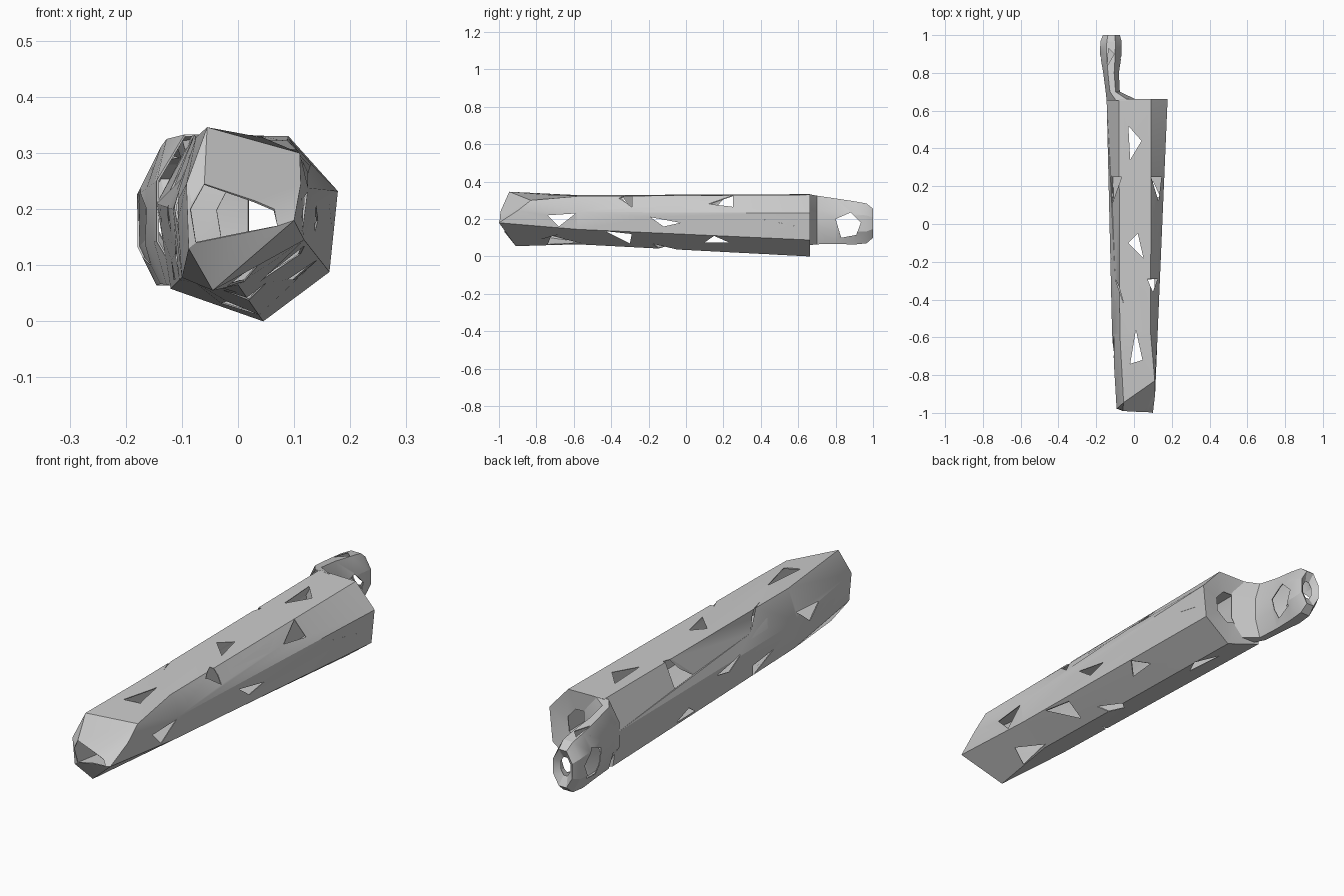
import bpy, bmesh, math
from mathutils import Vector

cube = bpy.data.objects.get("Cube")
if cube:
    bpy.data.objects.remove(cube, do_unlink=True)

grey = bpy.data.materials.new("weathered grey")
grey.use_nodes = True
grey.diffuse_color = (0.6, 0.6, 0.6, 1)
grey.node_tree.nodes["Principled BSDF"].inputs["Base Color"].default_value = (0.6, 0.6, 0.6, 1)


def make(name, bm):
    bmesh.ops.recalc_face_normals(bm, faces=bm.faces)
    mesh = bpy.data.meshes.new(name)
    bm.to_mesh(mesh)
    bm.free()
    mesh.materials.append(grey)
    obj = bpy.data.objects.new(name, mesh)
    bpy.context.collection.objects.link(obj)
    return obj


def loft(name, rings):
    """Skin equal-sized rings of points into an open shell with thin walls."""
    bm = bmesh.new()
    loops = [[bm.verts.new(p) for p in ring] for ring in rings]
    for a, b in zip(loops, loops[1:]):
        n = len(a)
        for i in range(n):
            bm.faces.new((a[i], a[(i + 1) % n], b[(i + 1) % n], b[i]))
    obj = make(name, bm)
    wall = obj.modifiers.new("wall", 'SOLIDIFY')
    wall.thickness = 0.004
    wall.offset = -1
    apply(obj, wall)
    return obj


def apply(obj, mod):
    bpy.context.view_layer.objects.active = obj
    bpy.ops.object.modifier_apply(modifier=mod.name)


def cut(obj, axis, lo, hi, outline):
    """Cut a hole with a prism running along an axis from lo to hi."""
    def place(p, d):
        return (p[0], p[1], d) if axis == 'z' else (d, p[0], p[1])
    bm = bmesh.new()
    ends = [[bm.verts.new(place(p, d)) for p in outline] for d in (lo, hi)]
    n = len(outline)
    for loop in ends:
        bm.faces.new(loop)
    for i in range(n):
        j = (i + 1) % n
        bm.faces.new((ends[0][i], ends[0][j], ends[1][j], ends[1][i]))
    cutter = make("hole_cutter", bm)
    cutter.hide_render = True
    mod = obj.modifiers.new("hole", 'BOOLEAN')
    mod.operation = 'DIFFERENCE'
    mod.solver = 'EXACT'
    mod.object = cutter
    apply(obj, mod)
    bpy.data.objects.remove(cutter, do_unlink=True)


def section(y, points):
    return [(x, y, z) for x, z in points]


def shrink(ring, centre, k, dy=0):
    c = Vector(centre)
    return [c + (Vector(p) - c) * k + Vector((0, dy, 0)) for p in ring]


# Hollow log: front mouth, uneven front rim, waist, back rim, back mouth
mouth = [(-.06, -.99, .245), (.03, -.995, .215), (.065, -.995, .2), (.07, -.99, .17),
         (0, -.97, .155), (-.075, -.97, .14), (-.085, -.98, .2)]
rim = [(-.055, -.945, .346), (.11, -.83, .30), (.112, -.9, .245), (.10, -1, .18),
       (-.045, -.91, .055), (-.088, -.97, .13), (-.092, -.98, .245)]
waist = section(-.58, [(-.075, .328), (.088, .322), (.125, .238), (.118, .145),
                       (0, .065), (-.1, .078), (-.116, .2)])
back = section(.663, [(-.08, .333), (.09, .33), (.178, .232), (.163, .088),
                      (.045, 0), (-.12, .058), (-.145, .21)])
back_mouth = shrink(back, (.04, .663, .19), .42, -.01)
log = loft("hollow_log", [mouth, rim, waist, back, back_mouth])

# Holes through the top and bottom, then through the top alone
for outline in ([(-.03, .52), (.04, .44), (-.02, .34)],
                [(-.03, -.1), (.02, -.05), (.05, -.18)],
                [(.01, -.56), (.045, -.72), (-.02, -.74)]):
    cut(log, 'z', -.1, .5, outline)
for outline in ([(-.122, .25), (-.065, .25), (-.115, .11)],
                [(.09, .25), (.145, .25), (.13, .12)],
                [(-.1, -.29), (-.08, -.33), (-.055, -.42)],
                [(.07, -.29), (.125, -.29), (.1, -.36)]):
    cut(log, 'z', .2, .5, outline)

# Holes through the sides
for outline in ([(-.74, .22), (-.59, .23), (-.68, .16)],
                [(-.43, .135), (-.29, .12), (-.3, .07)],
                [(-.19, .21), (-.03, .18), (-.12, .16)],
                [(.1, .075), (.23, .075), (.15, .11)],
                [(.33, .215), (.62, .155), (.5, .18)]):
    cut(log, 'x', -.3, .3, outline)


# Broken stub running on from one side of the back rim
def octagon(y, x0, x1, z0, z1):
    dx, dz = (x1 - x0) * .3, (z1 - z0) * .3
    return section(y, [(x0 + dx, z1), (x1 - dx, z1), (x1, z1 - dz), (x1, z0 + dz),
                       (x1 - dx, z0), (x0 + dx, z0), (x0, z0 + dz), (x0, z1 - dz)])


tip = octagon(1, -.165, -.075, .1, .255)
stub = loft("broken_stub", [
    octagon(.655, -.145, .02, .06, .333),
    octagon(.7, -.15, -.075, .065, .325),
    octagon(.8, -.163, -.08, .067, .31),
    octagon(.9, -.18, -.065, .064, .295),
    octagon(.965, -.178, -.065, .07, .283),
    tip,
    shrink(tip, (-.12, 1, .18), .5, -.02)])
cut(stub, 'x', -.3, .1, [(.8, .2), (.88, .235), (.935, .18), (.91, .115), (.83, .1)])
cut(stub, 'z', .2, .5, [(-.135, .93), (-.105, .9), (-.14, .84)])

# Smooth walls with crisp rims
for obj in (log, stub):
    bpy.ops.object.select_all(action='DESELECT')
    obj.select_set(True)
    bpy.context.view_layer.objects.active = obj
    bpy.ops.object.shade_smooth_by_angle(angle=math.radians(25))
